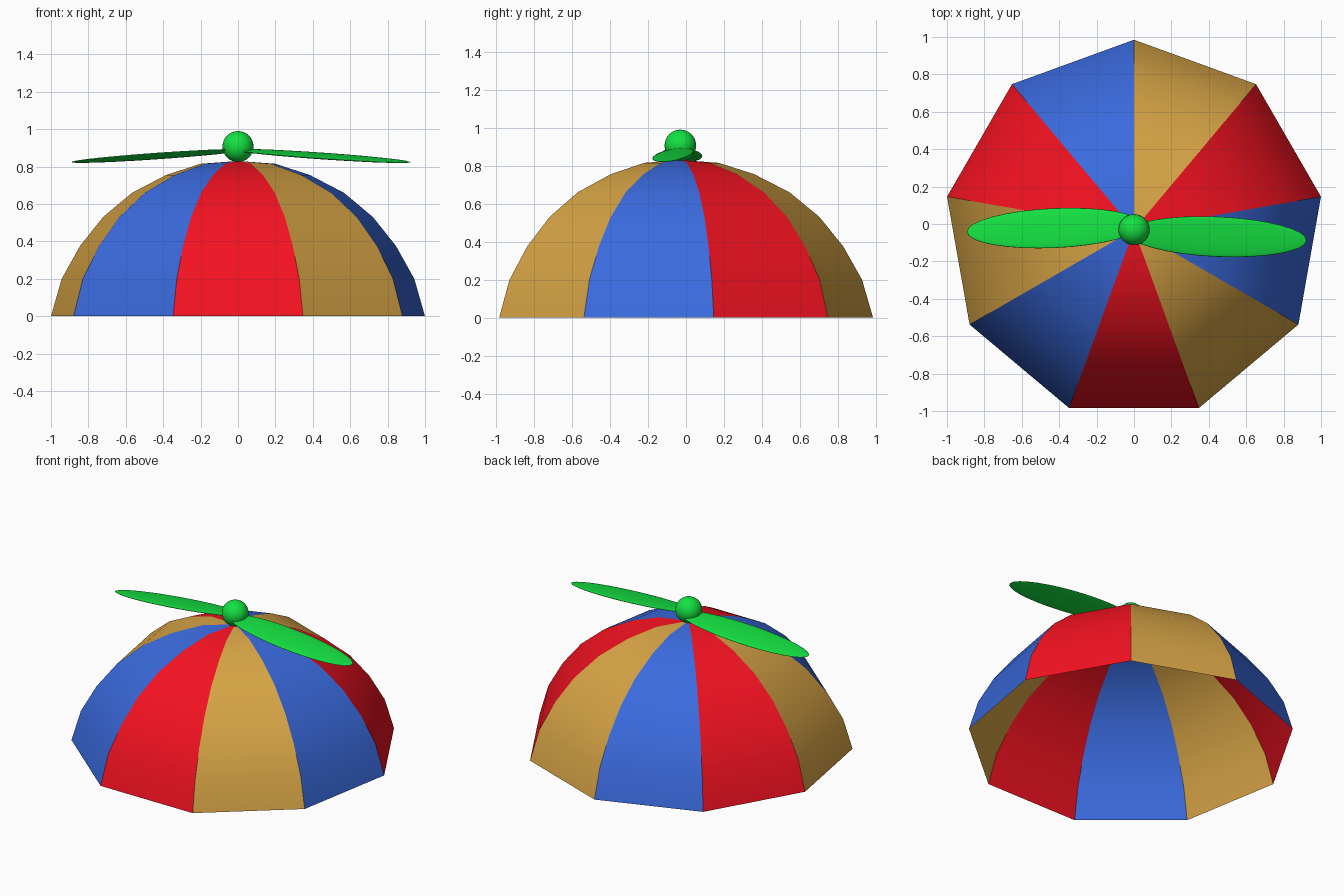
import bpy, bmesh
from math import cos, sin, radians

if "Cube" in bpy.data.objects:
    bpy.data.objects.remove(bpy.data.objects["Cube"])

CY = -0.03  # the nine-sided dome's axis sits slightly forward of centre


def material(name, rgb):
    m = bpy.data.materials.new(name)
    m.diffuse_color = (*rgb, 1)
    m.use_nodes = True
    m.node_tree.nodes["Principled BSDF"].inputs["Base Color"].default_value = m.diffuse_color
    return m


red = material("red", (0.91, 0.006, 0.015))
tan_mat = material("tan", (0.68, 0.37, 0.06))
blue = material("blue", (0.042, 0.145, 0.73))
green = material("green", (0.007, 0.75, 0.053))

# Dome profile from rim to crown: corner radius, height
PROFILE = [(1.015, 0), (0.957, 0.2), (0.858, 0.375), (0.733, 0.53),
           (0.575, 0.66), (0.39, 0.755), (0.203, 0.815)]
CROWN = 0.83


def panel(index, mat):
    """One open fabric gore, flat across and smooth from rim to crown."""
    a0, a1 = (radians(250 + 40 * (index + k)) for k in (0, 1))
    bm = bmesh.new()
    rows = [[bm.verts.new((r * cos(a), CY + r * sin(a), z)) for a in (a0, a1)]
            for r, z in PROFILE]
    for (a, b), (c, d) in zip(rows, rows[1:]):
        bm.faces.new((a, b, d, c))
    bm.faces.new((*rows[-1], bm.verts.new((0, CY, CROWN))))
    for f in bm.faces:
        f.smooth = True
    name = f"dome_panel_{index + 1}"
    mesh = bpy.data.meshes.new(name)
    bm.to_mesh(mesh)
    bm.free()
    mesh.materials.append(mat)
    bpy.context.collection.objects.link(bpy.data.objects.new(name, mesh))


for i in range(9):
    panel(i, (red, tan_mat, blue)[i % 3])


def ellipsoid(name, loc, scale, rot=(0, 0, 0)):
    bpy.ops.mesh.primitive_uv_sphere_add(segments=32, ring_count=16, radius=1,
                                         location=loc, rotation=[radians(r) for r in rot])
    ob = bpy.context.object
    ob.name = name
    ob.scale = scale
    ob.data.materials.append(green)
    bpy.ops.object.shade_smooth()


# Propeller: round hub and two drooping, oppositely pitched blades
ellipsoid("propeller_hub", (0, CY, 0.907), (0.083, 0.083, 0.083))
ellipsoid("propeller_blade_right", (0.445, -0.068, 0.857), (0.48, 0.108, 0.012), (7, 4, -2.5))
ellipsoid("propeller_blade_left", (-0.425, -0.022, 0.857), (0.47, 0.107, 0.012), (-7, -4, 2.5))
